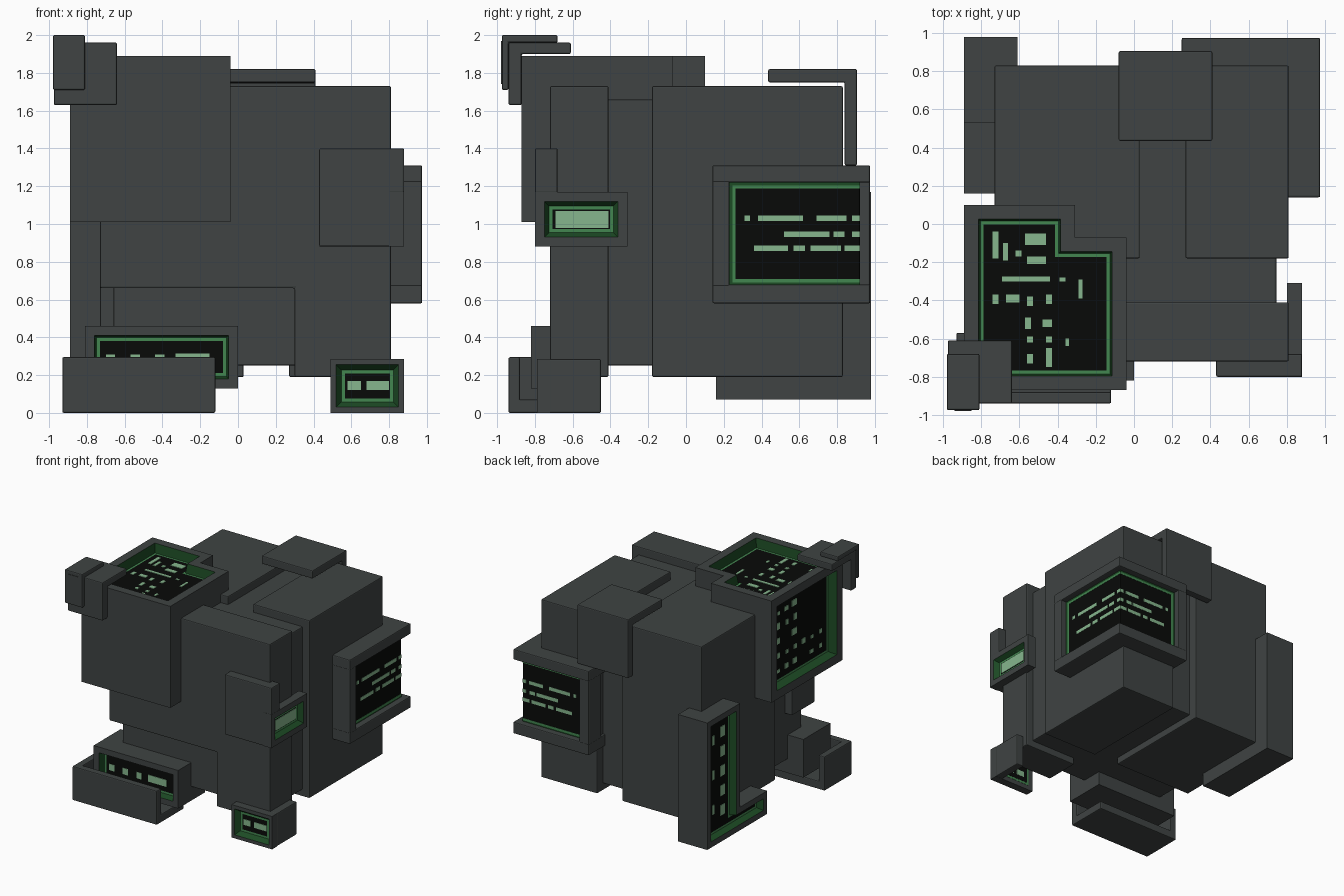
import bpy, bmesh, random
from mathutils import Vector

if "Cube" in bpy.data.objects:
    bpy.data.objects.remove(bpy.data.objects["Cube"])

random.seed(4)


def material(name, rgb):
    m = bpy.data.materials.new(name)
    m.diffuse_color = (*rgb, 1)
    m.use_nodes = True
    m.node_tree.nodes["Principled BSDF"].inputs["Base Color"].default_value = m.diffuse_color
    return m


MATS = [material("charcoal casing", (0.05, 0.057, 0.056)),
        material("dark green edge", (0.012, 0.07, 0.018)),
        material("green edge", (0.055, 0.24, 0.08)),
        material("black glass", (0.0025, 0.003, 0.0025)),
        material("pale green display", (0.24, 0.47, 0.27))]
GREY, DARK, GREEN, BLACK, PALE = range(5)


def point(axis, a, b, c):
    """Outline coords (a, b) plus c along the axis -> xyz."""
    p = [a, b]
    p.insert(axis, c)
    return Vector(p)


def finish(name, bm, mats, bevel=0.0):
    me = bpy.data.meshes.new(name)
    bm.to_mesh(me)
    bm.free()
    for m in mats:
        me.materials.append(m)
    ob = bpy.data.objects.new(name, me)
    bpy.context.collection.objects.link(ob)
    if bevel:
        mod = ob.modifiers.new("soft edges", 'BEVEL')
        mod.width = bevel
        mod.segments = 2
    return ob


def prism(name, axis, outline, lo, hi, screens=(), rim=0.05, depth=0.06, edge=0.012):
    """Extruded outline; faces pointing along 'screens' become sunken displays."""
    bm = bmesh.new()
    base = bm.faces.new([bm.verts.new(point(axis, a, b, lo)) for a, b in outline])
    ext = bmesh.ops.extrude_face_region(bm, geom=[base])
    top = [v for v in ext["geom"] if isinstance(v, bmesh.types.BMVert)]
    bmesh.ops.translate(bm, verts=top, vec=point(axis, 0, 0, hi - lo))
    bmesh.ops.recalc_face_normals(bm, faces=bm.faces)
    for d in screens:
        n = Vector(d)
        face = max((f for f in bm.faces if f.normal.dot(n) > 0.99 and f.material_index == GREY),
                   key=lambda f: f.calc_center_median().dot(n))
        for thick, sink, mat in ((rim, 0, GREY), (edge, -depth, DARK), (0.018, 0, GREEN)):
            r = bmesh.ops.inset_individual(bm, faces=[face], thickness=thick, depth=sink,
                                           use_even_offset=True)
            for f in r["faces"]:
                f.material_index = mat
        face.material_index = BLACK
    return finish(name, bm, MATS if screens else MATS[:1], 0 if screens else 0.008)


def box(name, x, y, z, screens=(), **kw):
    return prism(name, 2, [(x[0], y[0]), (x[1], y[0]), (x[1], y[1]), (x[0], y[1])],
                 z[0], z[1], screens, **kw)


def plates(name, axis, pos, rects, mat, t=0.004):
    """Thin flat rectangles (a0, b0, a1, b1) lying on a plane."""
    bm = bmesh.new()
    for a0, b0, a1, b1 in rects:
        cube = bmesh.ops.create_cube(bm, size=1)["verts"]
        size = point(axis, a1 - a0, b1 - b0, t)
        mid = point(axis, (a0 + a1) / 2, (b0 + b1) / 2, pos)
        for v in cube:
            v.co = Vector(p * s for p, s in zip(v.co, size)) + mid
    return finish(name, bm, [MATS[mat]])


# body: inner core with armour slabs around it
box("core", (-0.66, 0.745), (-0.64, 0.75), (0.25, 1.66))
prism("front_slab", 1, [(-0.73, 0.66), (0.30, 0.66), (0.30, 0.19), (0.81, 0.19),
                        (0.81, 1.73), (-0.73, 1.73)], -0.72, -0.41)
box("left_slab", (-0.73, 0.03), (-0.18, 0.83), (0.19, 1.73))
box("right_slab", (0.27, 0.81), (-0.18, 0.83), (0.19, 1.73))

# big display box on the upper front left corner, screens on top and left
prism("corner_display", 2, [(-0.89, -0.87), (-0.04, -0.87), (-0.04, -0.07), (-0.31, -0.07),
                            (-0.31, 0.10), (-0.89, 0.10)], 1.01, 1.89,
      [(0, 0, 1), (-1, 0, 0)], rim=0.075, depth=0.08, edge=0.01)
plates("top_display_marks", 2, 1.812, [
    (-.74, -.18, -.71, -.04), (-.685, -.19, -.66, -.10), (-.62, -.17, -.59, -.14),
    (-.57, -.11, -.46, -.05), (-.56, -.21, -.46, -.17), (-.69, -.30, -.44, -.275),
    (-.39, -.30, -.36, -.28), (-.74, -.42, -.71, -.37), (-.67, -.41, -.60, -.37),
    (-.56, -.43, -.53, -.38), (-.46, -.42, -.43, -.37), (-.29, -.39, -.27, -.29),
    (-.57, -.55, -.54, -.49), (-.48, -.54, -.43, -.50), (-.56, -.62, -.53, -.59),
    (-.46, -.62, -.43, -.59), (-.74, -.71, -.71, -.66), (-.56, -.73, -.53, -.68),
    (-.46, -.75, -.43, -.65), (-.36, -.64, -.34, -.60)], PALE)
marks = []
for i in range(6):
    for j in range(5):
        if random.random() < 0.7:
            y, z = -0.70 + 0.115 * i, 1.17 + 0.125 * j
            marks.append((y, z, y + random.uniform(.03, .07), z + random.uniform(.02, .06)))
plates("left_display_marks", 0, -0.812, marks, PALE)

# stacked clips hooked over the display corner
prism("corner_clip", 0, [(-.94, 1.63), (-.87, 1.63), (-.87, 1.90), (-.61, 1.90),
                         (-.61, 1.96), (-.94, 1.96)], -0.975, -0.64)
prism("small_corner_clip", 0, [(-.975, 1.71), (-.94, 1.71), (-.94, 1.96), (-.68, 1.96),
                               (-.68, 2.0), (-.975, 2.0)], -0.98, -0.81)
plates("clip_badge", 1, -0.975, [(-0.94, 1.74, -0.85, 1.97)], GREY, 0.009)

# clip over the top back edge
prism("back_clip", 0, [(.435, 1.75), (.84, 1.75), (.84, 1.31), (.905, 1.31),
                       (.905, 1.82), (.435, 1.82)], -0.08, 0.41)

# wrap-around display on the right back corner
for nm, z in (("wrap_frame_top", (1.22, 1.31)), ("wrap_frame_bottom", (0.58, 0.68))):
    box(nm, (0.25, 0.975), (0.14, 0.975), z)
box("wrap_frame_right_post", (0.80, 0.975), (0.14, 0.23), (0.67, 1.23))
box("wrap_frame_back_post", (0.25, 0.34), (0.80, 0.975), (0.67, 1.23))
glass = box("wrap_glass", (0.30, 0.92), (0.19, 0.92), (0.63, 1.27))
glass.data.materials[0] = MATS[BLACK]
rows = [(1.02, ((.31, .34), (.38, .62), (.69, .85), (.88, .92))),
        (0.935, ((.52, .76), (.78, .84), (.88, .92))),
        (0.86, ((.36, .54), (.57, .63), (.66, .82), (.84, .92)))]
for side, axis, a in (("right", 0, 0.23), ("back", 1, 0.34)):
    plates(side + "_wrap_dark_edge", axis, 0.92,
           [(a, .68, a + .015, 1.22), (a, .68, .92, .69), (a, 1.205, .92, 1.22)], DARK)
    plates(side + "_wrap_green_edge", axis, 0.92,
           [(a + .015, .69, a + .033, 1.205), (a + .015, .69, .92, .708),
            (a + .015, 1.187, .92, 1.205)], GREEN)
    k = (0.92 - a) / 0.69
    plates(side + "_wrap_marks", axis, 0.92,
           [(.92 - (.92 - p) * k, z - .004, .92 - (.92 - q) * k, z + .026)
            for z, spans in rows for p, q in spans], PALE)

# L-shaped display on the lower left back corner
prism("left_back_display", 0, [(.16, .07), (.98, .07), (.98, 1.17), (.53, 1.17),
                               (.53, .27), (.16, .27)], -0.89, -0.61, [(-1, 0, 0)])
plates("left_back_marks", 0, -0.832,
       [(.66, .25 + .17 * i, .72, .34 + .17 * i) for i in range(5)]
       + [(.80, .3 + .3 * i, .83, .38 + .3 * i) for i in range(3)], PALE)

# right front display with its front cover
box("right_front_display", (0.80, 0.88), (-0.80, -0.31), (0.88, 1.17), [(1, 0, 0)],
    depth=0.04, edge=0.025)
box("right_front_cover", (0.43, 0.81), (-0.80, -0.71), (0.88, 1.40))
box("right_front_cover_side", (0.79, 0.88), (-0.80, -0.68), (1.165, 1.40))
plates("right_front_mark", 0, 0.842, [(-.69, .98, -.41, 1.07)], PALE)

# lower front display and the tray in front of it
box("lower_front_display", (-0.81, 0.0), (-0.82, -0.45), (0.13, 0.46), [(0, -1, 0)])
plates("lower_front_marks", 1, -0.762, [(-.70, .255, -.65, .31), (-.57, .255, -.52, .31),
                                        (-.44, .255, -.39, .31), (-.33, .255, -.15, .315)], PALE)
box("tray_floor", (-0.93, -0.12), (-0.94, -0.57), (0.0, 0.07))
box("tray_front", (-0.93, -0.12), (-0.94, -0.88), (0.0, 0.295))
box("tray_left", (-0.93, -0.87), (-0.94, -0.57), (0.0, 0.295))

# small foot display at the lower right
box("foot_display", (0.49, 0.88), (-0.79, -0.72), (0.0, 0.285), [(0, -1, 0)],
    rim=0.03, depth=0.04, edge=0.028)
box("foot_display_side", (0.81, 0.88), (-0.725, -0.45), (0.0, 0.285))
plates("foot_marks", 1, -0.752, [(.58, .12, .65, .17), (.68, .12, .80, .17)], PALE)
plates("foot_back_edge", 1, -0.72, [(.53, .04, .80, .25)], GREEN, 0.004)
plates("foot_back_glass", 1, -0.72, [(.55, .06, .79, .24)], BLACK, 0.006)
plates("foot_back_marks", 1, -0.72, [(.58, .10, .66, .15), (.69, .10, .76, .15)], PALE, 0.008)
